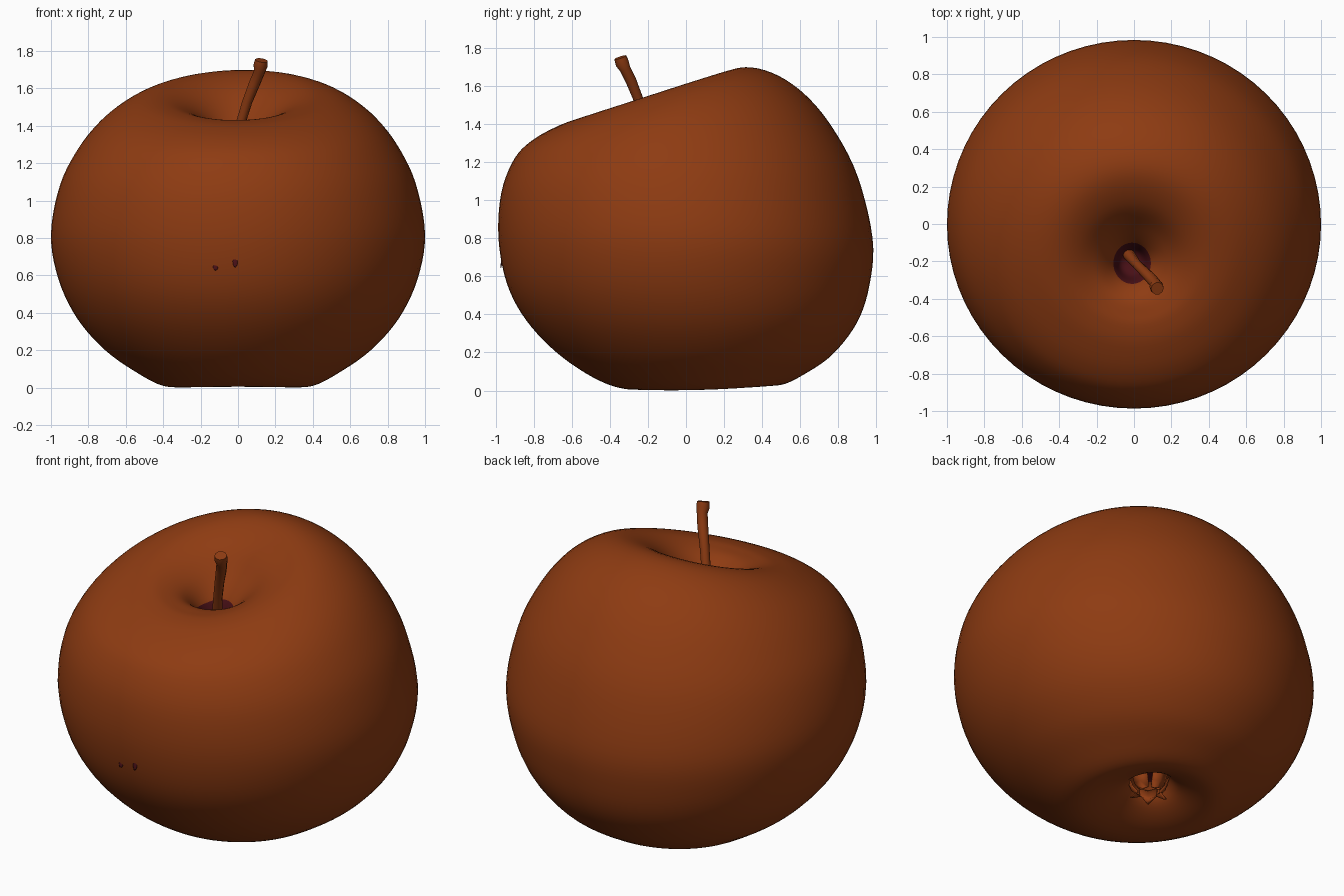
import bpy, bmesh, math
from mathutils import Vector
from mathutils.bvhtree import BVHTree

if "Cube" in bpy.data.objects:
    bpy.data.objects.remove(bpy.data.objects["Cube"])


def material(name, rgb):
    m = bpy.data.materials.new(name)
    m.diffuse_color = (*rgb, 1)
    m.use_nodes = True
    m.node_tree.nodes["Principled BSDF"].inputs["Base Color"].default_value = m.diffuse_color
    return m


SKIN = material("russet_skin", (0.27, 0.044, 0.006))
DARK = material("dark_maroon", (0.065, 0.005, 0.008))


def finish(bm, name, mats):
    bmesh.ops.recalc_face_normals(bm, faces=bm.faces)
    for f in bm.faces:
        f.smooth = True
    me = bpy.data.meshes.new(name)
    bm.to_mesh(me)
    bm.free()
    ob = bpy.data.objects.new(name, me)
    bpy.context.collection.objects.link(ob)
    for m in mats:
        me.materials.append(m)
    return ob


def catmull(a, b, c, d, t):
    return [0.5 * (2*q + (r-p)*t + (2*p-5*q+4*r-s)*t*t + (3*q-p-3*r+s)*t**3)
            for p, q, r, s in zip(a, b, c, d)]


# Apple body: tilted rings from the stem pit to the calyx
# half width, front y, back y, front z, side z, back z
ROWS = [
    (0, -.20, -.20, 1.22, 1.22, 1.22), (.06, -.27, -.14, 1.25, 1.24, 1.25),
    (.10, -.32, -.10, 1.36, 1.33, 1.35), (.18, -.40, -.01, 1.42, 1.43, 1.47),
    (.30, -.49, .11, 1.43, 1.515, 1.61), (.42, -.56, .28, 1.425, 1.56, 1.695),
    (.56, -.66, .45, 1.395, 1.54, 1.67), (.72, -.80, .62, 1.32, 1.44, 1.56),
    (.85, -.90, .77, 1.22, 1.29, 1.38), (.95, -.97, .90, 1.04, 1.09, 1.13),
    (1.0, -.985, .98, .80, .82, .80), (.96, -.94, .965, .56, .58, .56),
    (.86, -.84, .90, .37, .37, .36), (.71, -.68, .77, .20, .20, .19),
    (.54, -.49, .62, .07, .08, .085), (.40, -.33, .50, .01, .01, .03),
    (.28, -.18, .40, .015, .015, .04), (.16, -.03, .29, .07, .07, .09),
    (.08, .05, .21, .15, .15, .16), (0, .13, .13, .17, .17, .17)]
SEG, SUB = 72, 5
bm = bmesh.new()
rings = []
for i in range(len(ROWS) - 1):
    a, b, c = ROWS[max(i-1, 0)], ROWS[i], ROWS[i+1]
    d = ROWS[min(i+2, len(ROWS)-1)]
    for k in range(SUB + (i == len(ROWS) - 2)):
        rx, yf, yb, zf, zs, zb = catmull(a, b, c, d, k / SUB)
        ring = []
        for j in range(SEG):
            t = 2 * math.pi * j / SEG
            s, x = math.sin(t), rx * math.cos(t)
            y = (yf + yb) / 2 + (yb - yf) / 2 * s
            z = zs + (zb - zf) / 2 * s + ((zb + zf) / 2 - zs) * s * s
            z += .03 * x * min(1, max(0, z - 1))
            ring.append(bm.verts.new((x - .02 * max(0, 1 - 5 * rx), y, max(z, 0))))
        rings.append(ring)
for i, (r, q) in enumerate(zip(rings, rings[1:])):
    for j in range(SEG):
        f = bm.faces.new((r[j], r[(j+1) % SEG], q[(j+1) % SEG], q[j]))
        f.material_index = int(i < 2 * SUB or i > 18 * SUB)  # dark pit floors
bmesh.ops.remove_doubles(bm, verts=bm.verts, dist=1e-4)
bm.normal_update()
tree = BVHTree.FromBMesh(bm)
finish(bm, "apple_body", [SKIN, DARK])

# Stem: leaning forward and right, thicker at its cut end
cu = bpy.data.curves.new("stem", 'CURVE')
cu.dimensions, cu.bevel_depth, cu.bevel_resolution = '3D', .03, 3
cu.use_fill_caps = True
sp = cu.splines.new('POLY')
PATH = [(-.03, -.16, 1.22, 1.1), (.01, -.21, 1.40, .85), (.05, -.25, 1.53, .9),
        (.09, -.29, 1.63, 1.0), (.115, -.32, 1.69, 1.0), (.12, -.335, 1.72, 1.25),
        (.125, -.345, 1.75, 1.15)]
sp.points.add(len(PATH) - 1)
for p, (x, y, z, r) in zip(sp.points, PATH):
    p.co, p.radius = (x, y, z, 1), r
stem = bpy.data.objects.new("stem", cu)
bpy.context.collection.objects.link(stem)
cu.materials.append(SKIN)

# Calyx: ring of little dried sepals in the bottom hollow
bm = bmesh.new()
for n in range(5):
    t = 2 * math.pi * n / 5 + .3
    out, side = Vector((math.cos(t), math.sin(t), 0)), Vector((-math.sin(t), math.cos(t), 0))
    c = Vector((0, .13, 0))
    strip = []
    for d, w, z in ((.10, .05, .135), (.08, .045, .08), (.055, .03, .05), (.09, .006, .03)):
        strip.append([bm.verts.new(c + out * (d + e) + side * w * u + Vector((0, 0, z)))
                      for u, e in ((-1, 0), (0, .015), (1, 0))])
    for a, b in zip(strip, strip[1:]):
        for u in range(2):
            bm.faces.new((a[u], a[u+1], b[u+1], b[u]))
sepals = finish(bm, "calyx_sepals", [SKIN])
sepals.modifiers.new("thickness", 'SOLIDIFY').thickness = .008

# Small dark blemishes on the front: thin plates laid on the skin
for n, (x, z, w, h) in enumerate([(-.12, .645, .014, .018), (-.015, .675, .014, .032)]):
    hit, nor, _, _ = tree.ray_cast(Vector((x, -3, z)), Vector((0, 1, 0)))
    bm = bmesh.new()
    bmesh.ops.create_uvsphere(bm, u_segments=10, v_segments=6, radius=1)
    for v in bm.verts:
        v.co = hit + Vector((v.co.x * w, v.co.y * .004 + v.co.z * h * .15, v.co.z * h))
    finish(bm, f"blemish_{n + 1}", [DARK])
